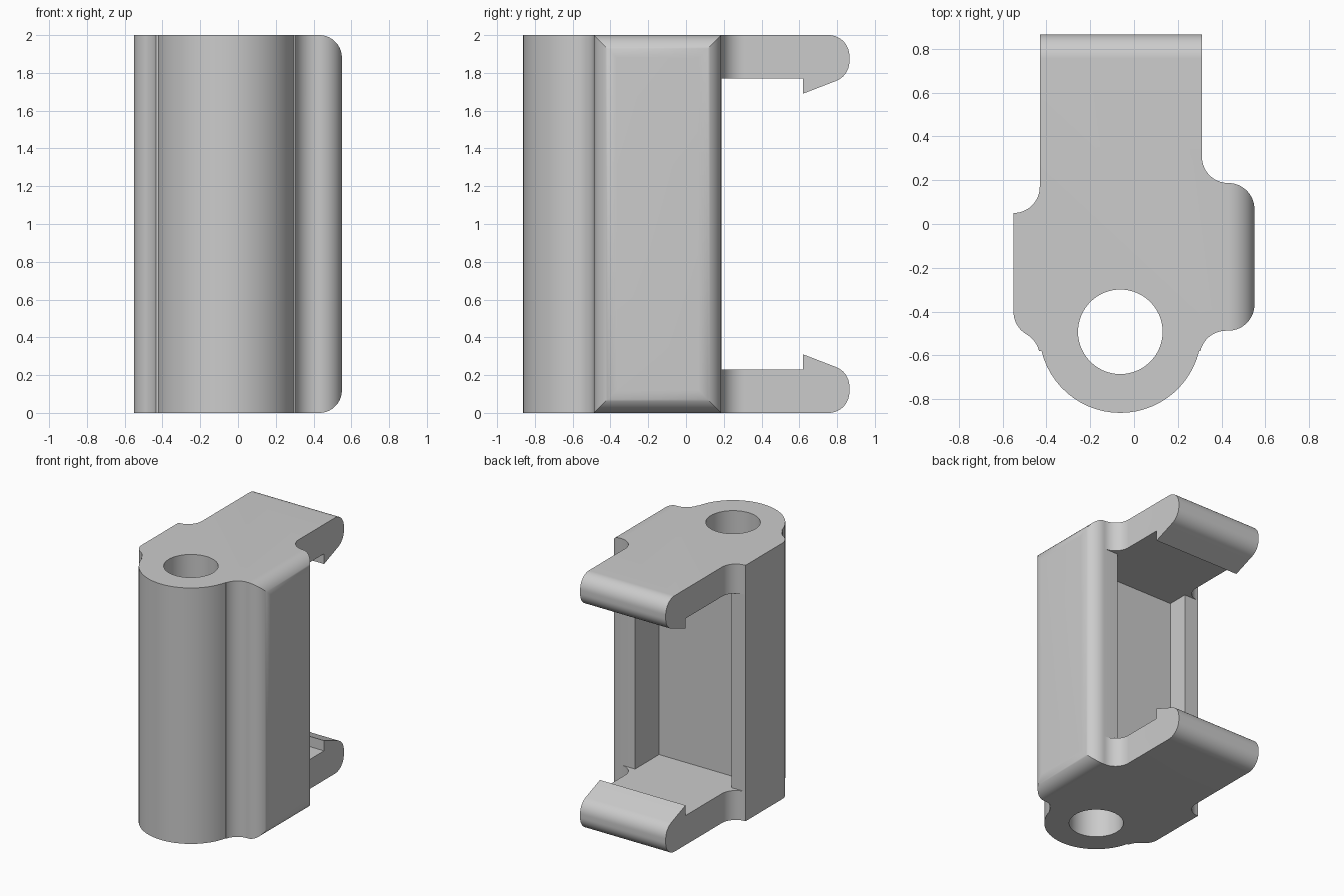
import bpy
import bmesh
from math import radians, sin, cos, ceil

old = bpy.data.objects.get("Cube")
if old:
    bpy.data.objects.remove(old, do_unlink=True)

R = 0.12                      # shared corner and fillet radius
LEFT, RIGHT = -0.43, 0.31     # arm sides
BACK = 0.187                  # back of the rounded side
WALL = 0.23                   # arm thickness


def arc(cx, cy, r, start, end):
    n = max(4, ceil(abs(end - start) / 6))
    angles = [radians(start + (end - start) * i / n) for i in range(n + 1)]
    return [(cx + r * cos(a), cy + r * sin(a)) for a in angles]


def prism(name, outline, axis, low, high):
    """Extrude a closed 2D outline along one axis."""
    place = {"x": lambda a, b, d: (d, a, b),
             "y": lambda a, b, d: (a, d, b),
             "z": lambda a, b, d: (a, b, d)}[axis]
    bm = bmesh.new()
    face = bm.faces.new([bm.verts.new(place(a, b, low)) for a, b in outline])
    new = bmesh.ops.extrude_face_region(bm, geom=[face])["geom"]
    shift = place(0, 0, high - low)
    bmesh.ops.translate(bm, vec=shift, verts=[v for v in new if isinstance(v, bmesh.types.BMVert)])
    bmesh.ops.remove_doubles(bm, verts=bm.verts, dist=0.0001)
    bmesh.ops.recalc_face_normals(bm, faces=bm.faces)
    mesh = bpy.data.meshes.new(name)
    bm.to_mesh(mesh)
    bm.free()
    obj = bpy.data.objects.new(name, mesh)
    bpy.context.collection.objects.link(obj)
    return obj


def box(name, x0, x1, y0, y1, z0, z1):
    return prism(name, [(x0, y0), (x1, y0), (x1, y1), (x0, y1)], "z", z0, z1)


def combine(target, tool, operation):
    mod = target.modifiers.new(tool.name, "BOOLEAN")
    mod.operation, mod.solver, mod.object = operation, "EXACT", tool
    bpy.context.view_layer.objects.active = target
    bpy.ops.object.modifier_apply(modifier=mod.name)
    bpy.data.objects.remove(tool, do_unlink=True)


# Plan outline: round boss, rounded right side, arm, square left side
boss = (-0.0625, -0.492)
plan = arc(*boss, 0.37, 193.6, 346.4)
plan += arc(0.42, -0.607, R, 166.4, 90)
plan += arc(0.43, -0.367, R, -90, 0)
plan += arc(0.43, BACK - R, R, 0, 90)
plan += arc(RIGHT + R, BACK + R, R, 270, 180)
plan += [(RIGHT, 1), (LEFT, 1)]
plan += arc(LEFT - R, 0.17, R, 0, -90)
plan += arc(-0.43, -0.40, R, 180, 240)
plan += arc(-0.55, -0.608, R, 60, 13.6)
clip = prism("clip_body", plan, "z", -0.1, 2.1)

# Front outline: rounds the upper and lower edges of the right side
front = [(-1, 0)] + arc(0.43, R, R, -90, 0) + arc(0.43, 2 - R, R, 0, 90) + [(-1, 2)]
combine(clip, prism("edge_rounding", front, "y", -1.2, 1.2), "INTERSECT")

# Side outline: two hooked arms, mirrored about mid height
hook = [(-1.1, 0)] + arc(0.755, 0.11, 0.11, -90, 0) + arc(0.755, 0.14, 0.11, 0, 70)
hook += [(0.62, 0.31), (0.62, WALL), (BACK, WALL)]
side = hook + [(y, 2 - z) for y, z in reversed(hook)]
combine(clip, prism("hook_shape", side, "x", -1, 1), "INTERSECT")

# Trim the left back edge, then cut the pocket and the bore
combine(clip, box("left_trim", -1, -0.2, 0.05, 0.4, WALL, 2 - WALL), "DIFFERENCE")
combine(clip, box("pocket", LEFT, RIGHT, -0.11, 0.3, WALL, 2 - WALL), "DIFFERENCE")
combine(clip, prism("bore", arc(*boss, 0.193, 0, 360), "z", -0.3, 2.3), "DIFFERENCE")

# Grey finish
grey = bpy.data.materials.new("plain_grey")
grey.use_nodes = True
color = (0.6, 0.6, 0.6, 1)
grey.diffuse_color = color
grey.node_tree.nodes["Principled BSDF"].inputs["Base Color"].default_value = color
clip.data.materials.clear()
clip.data.materials.append(grey)
for polygon in clip.data.polygons:
    polygon.material_index = 0

bpy.ops.object.select_all(action="DESELECT")
clip.select_set(True)
bpy.context.view_layer.objects.active = clip
bpy.ops.object.shade_smooth_by_angle(angle=radians(30))
